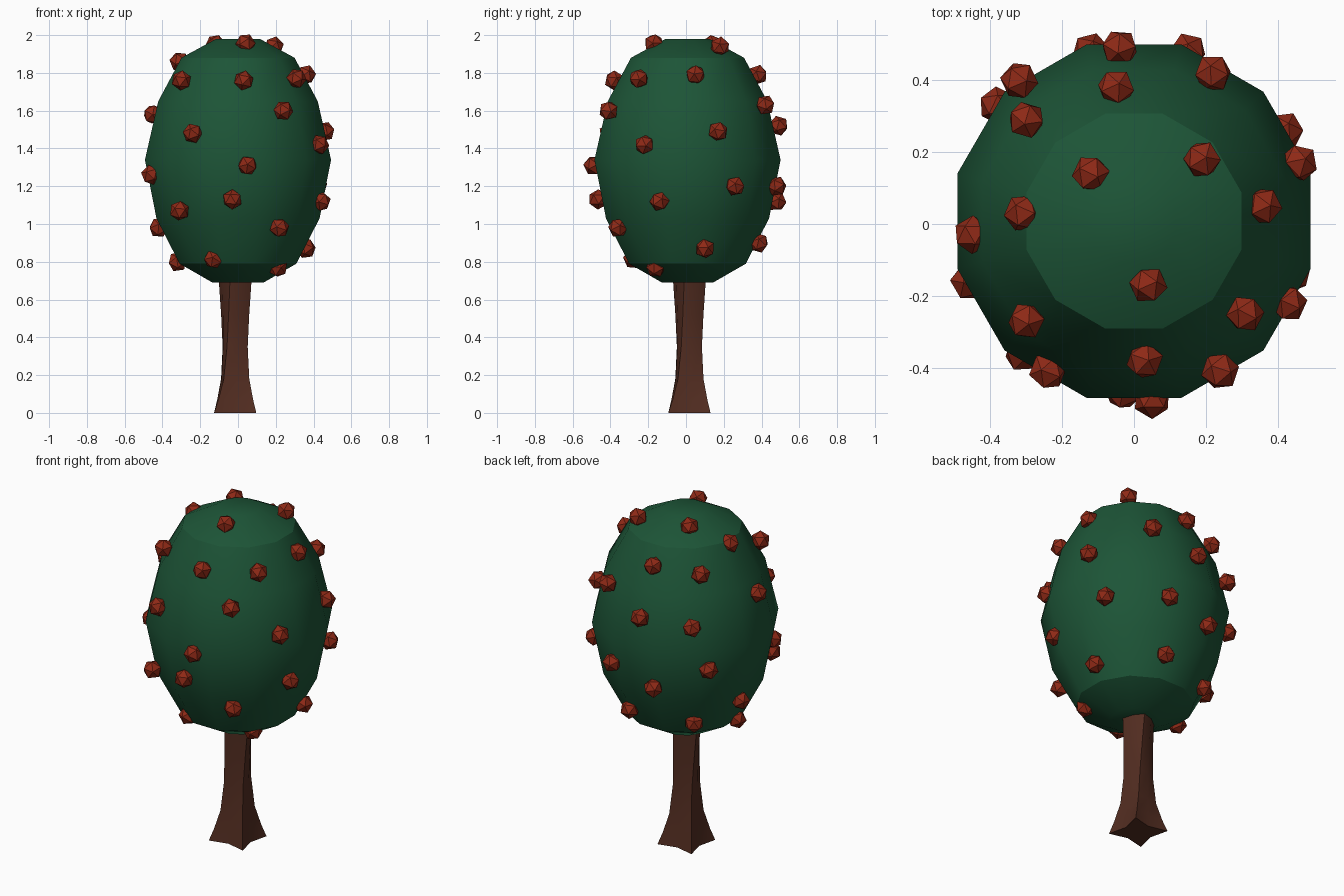
import bpy, bmesh, math, random
from mathutils import Euler, Matrix, Vector

if "Cube" in bpy.data.objects:
    bpy.data.objects.remove(bpy.data.objects["Cube"])

random.seed(4)


def material(name, rgb):
    m = bpy.data.materials.new(name)
    m.diffuse_color = (*rgb, 1)
    m.use_nodes = True
    m.node_tree.nodes["Principled BSDF"].inputs["Base Color"].default_value = m.diffuse_color
    return m


def make_object(name, bm, mat, smooth_angle=None):
    bmesh.ops.recalc_face_normals(bm, faces=bm.faces)
    me = bpy.data.meshes.new(name)
    bm.to_mesh(me)
    bm.free()
    me.materials.append(mat)
    ob = bpy.data.objects.new(name, me)
    bpy.context.collection.objects.link(ob)
    if smooth_angle is not None:
        bpy.ops.object.select_all(action='DESELECT')
        ob.select_set(True)
        bpy.context.view_layer.objects.active = ob
        bpy.ops.object.shade_smooth_by_angle(angle=math.radians(smooth_angle))
    return ob


def loft(rings):
    """Skin a stack of equal-sized point rings and cap both ends."""
    bm = bmesh.new()
    loops = [[bm.verts.new(p) for p in ring] for ring in rings]
    n = len(loops[0])
    for a, b in zip(loops, loops[1:]):
        for i in range(n):
            j = (i + 1) % n
            bm.faces.new((a[i], a[j], b[j], b[i]))
    bm.faces.new(loops[0][::-1])
    bm.faces.new(loops[-1])
    return bm


leaf = material("leaf_green", (0.012, 0.09, 0.038))
bark = material("bark_brown", (0.085, 0.026, 0.015))
red = material("fruit_red", (0.27, 0.022, 0.008))

# Trunk: four root lobes at the base that fade into a round, slightly twisted stem
trunk_profile = [  # z, lobe radius, valley radius, twist
    (0.00, 0.158, 0.085, 0), (0.07, 0.130, 0.080, 2), (0.18, 0.096, 0.073, 6),
    (0.35, 0.079, 0.066, 12), (0.52, 0.082, 0.068, 20), (0.72, 0.092, 0.078, 28)]
rings = []
for z, lobe, valley, twist in trunk_profile:
    ring = []
    for i in range(8):
        a = math.radians(45 + 45 * i + twist)
        r = valley if i % 2 else lobe
        ring.append((-0.015 + r * math.cos(a), 0.018 + r * math.sin(a), z))
    rings.append(ring)
make_object("trunk", loft(rings), bark, 30)

# Canopy: twelve-sided egg
canopy_profile = [  # z, radius
    (0.69, 0.14), (0.79, 0.32), (1.03, 0.447), (1.34, 0.51),
    (1.65, 0.437), (1.88, 0.31), (1.98, 0.12)]
rings = []
for z, r in canopy_profile:
    rings.append([(r * math.cos(math.radians(15 + 30 * i)),
                   0.008 + r * math.sin(math.radians(15 + 30 * i)), z)
                  for i in range(12)])
make_object("canopy", loft(rings), leaf, 30)

# Fruit: small faceted balls half sunk into the canopy
fruit_spots = [
    (.04, -.17, 1.955), (-.12, .14, 1.95), (.19, .18, 1.94), (-.31, .03, 1.86),
    (-.30, -.27, 1.76), (.03, -.38, 1.76), (.31, -.25, 1.77), (.36, .05, 1.79),
    (-.05, .38, 1.79), (-.30, .29, 1.77), (.24, -.41, 1.60), (-.45, -.03, 1.58),
    (.22, .42, 1.63), (-.24, -.41, 1.48), (.46, .17, 1.49), (.43, -.22, 1.42),
    (-.32, .40, 1.50), (-.04, .49, 1.52), (.05, -.49, 1.31), (-.46, -.16, 1.26),
    (.42, .26, 1.20), (.15, .48, 1.20), (-.12, .48, 1.12), (.44, -.14, 1.12),
    (-.03, -.465, 1.13), (-.31, -.36, 1.07), (-.38, .33, 1.24), (.22, -.36, .98),
    (-.42, .09, .98), (.36, .10, .87), (.10, .385, .90), (-.25, .28, .87),
    (-.32, -.02, .80), (-.13, -.28, .815), (.21, -.16, .77)]
bm = bmesh.new()
for spot in fruit_spots:
    turn = Euler([random.uniform(0, math.tau) for _ in range(3)]).to_matrix().to_4x4()
    bmesh.ops.create_icosphere(bm, subdivisions=1, radius=0.054,
                               matrix=Matrix.Translation(Vector(spot)) @ turn)
make_object("fruit", bm, red)
